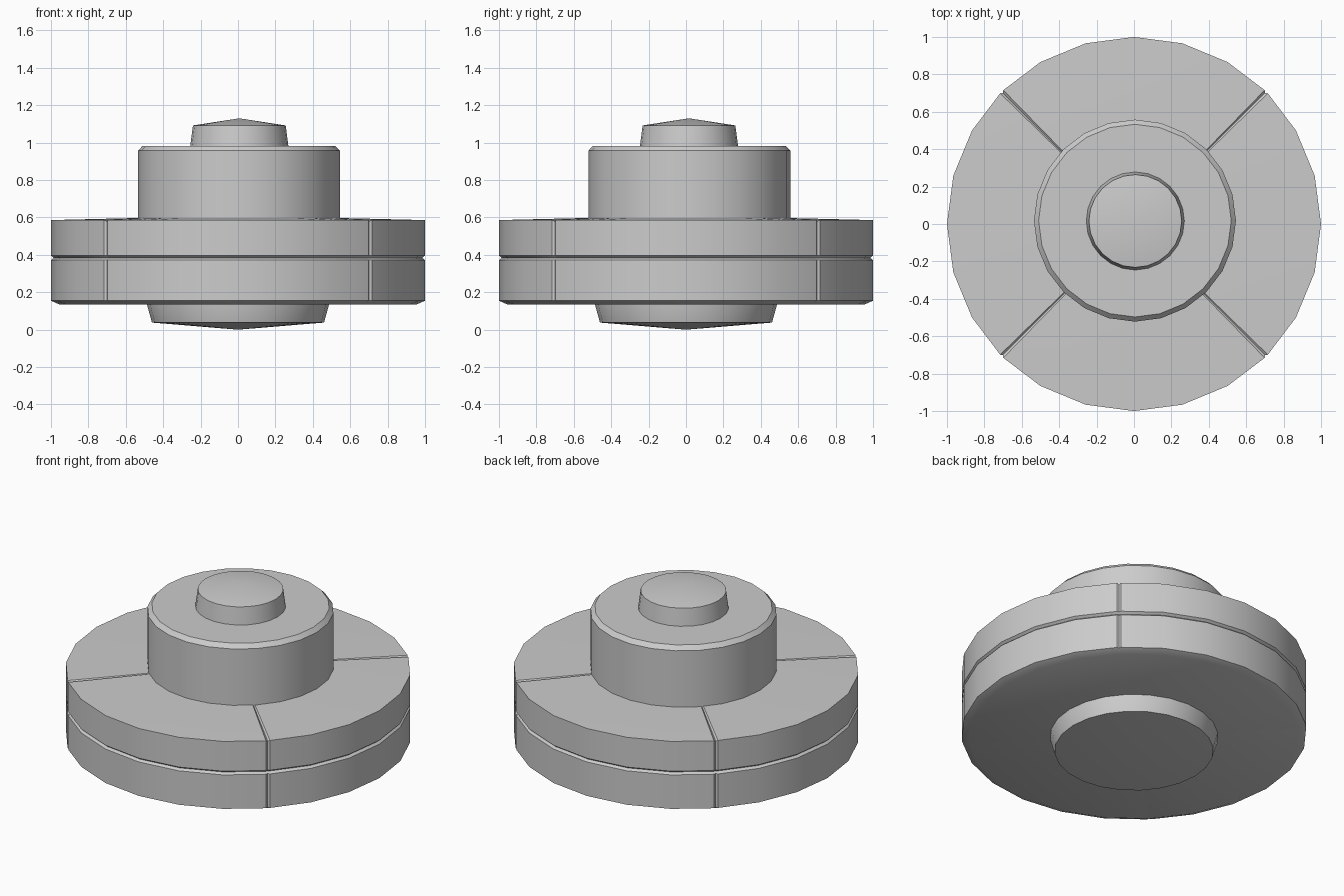
import bpy, bmesh, math

if "Cube" in bpy.data.objects:
    bpy.data.objects.remove(bpy.data.objects["Cube"])

SIDES = 24


def lathe(name, profile, center=(0, 0), seams=False, smooth=35):
    """Spin an (r, z, seam_dr, seam_dz) profile; both ends sit on the axis."""
    # Columns: (angle, is_seam); diagonal columns become a thin V groove
    cols = []
    for i in range(SIDES):
        a = 2 * math.pi * i / SIDES
        if seams and i % 6 == 3:
            cols += [(a - 0.012, False), (a, True), (a + 0.012, False)]
        else:
            cols.append((a, False))
    bm = bmesh.new()
    cx, cy = center
    low = bm.verts.new((cx, cy, profile[0][1]))
    high = bm.verts.new((cx, cy, profile[-1][1]))
    rings = []
    for r, z, *inset in profile[1:-1]:
        dr, dz = inset if inset else (0, 0)
        ring = []
        for a, seam in cols:
            rr, zz = (r - dr, z + dz) if seam else (r, z)
            ring.append(bm.verts.new((cx + rr * math.cos(a), cy + rr * math.sin(a), zz)))
        rings.append(ring)
    n = len(cols)
    for j in range(n):
        k = (j + 1) % n
        bm.faces.new((low, rings[0][k], rings[0][j]))
        bm.faces.new((high, rings[-1][j], rings[-1][k]))
        for a, b in zip(rings, rings[1:]):
            bm.faces.new((a[j], a[k], b[k], b[j]))
    bmesh.ops.recalc_face_normals(bm, faces=bm.faces)
    mesh = bpy.data.meshes.new(name)
    bm.to_mesh(mesh)
    bm.free()
    obj = bpy.data.objects.new(name, mesh)
    bpy.context.collection.objects.link(obj)
    bpy.ops.object.select_all(action='DESELECT')
    bpy.context.view_layer.objects.active = obj
    obj.select_set(True)
    bpy.ops.object.shade_smooth_by_angle(angle=math.radians(smooth))
    return obj


# Wide disc with a groove round the rim and four diagonal seams
d = 0.008
lathe("main_disc", [
    (0, 0.135), (0.955, 0.135), (1.0, 0.155, d, 0), (1.0, 0.372, d, 0),
    (0.985, 0.384), (1.0, 0.396, d, 0), (1.0, 0.586, d, -d),
    (0.50, 0.598, 0, -d), (0, 0.598)], seams=True)

# Bevelled hub on top, slightly off centre
lathe("upper_hub", [
    (0, 0.56), (0.54, 0.56), (0.54, 0.957), (0.515, 0.983), (0, 0.983)],
    center=(0.005, 0.018))

# Tapered knob with a shallow conical cap
lathe("top_knob", [
    (0, 0.95), (0.266, 0.95), (0.262, 0.985), (0.248, 1.092), (0, 1.13)],
    center=(0.007, 0.016))

# Tapered boss under the disc with a shallow conical tip
lathe("bottom_boss", [
    (0, 0.0), (0.46, 0.038), (0.487, 0.135), (0.487, 0.17), (0, 0.17)])
